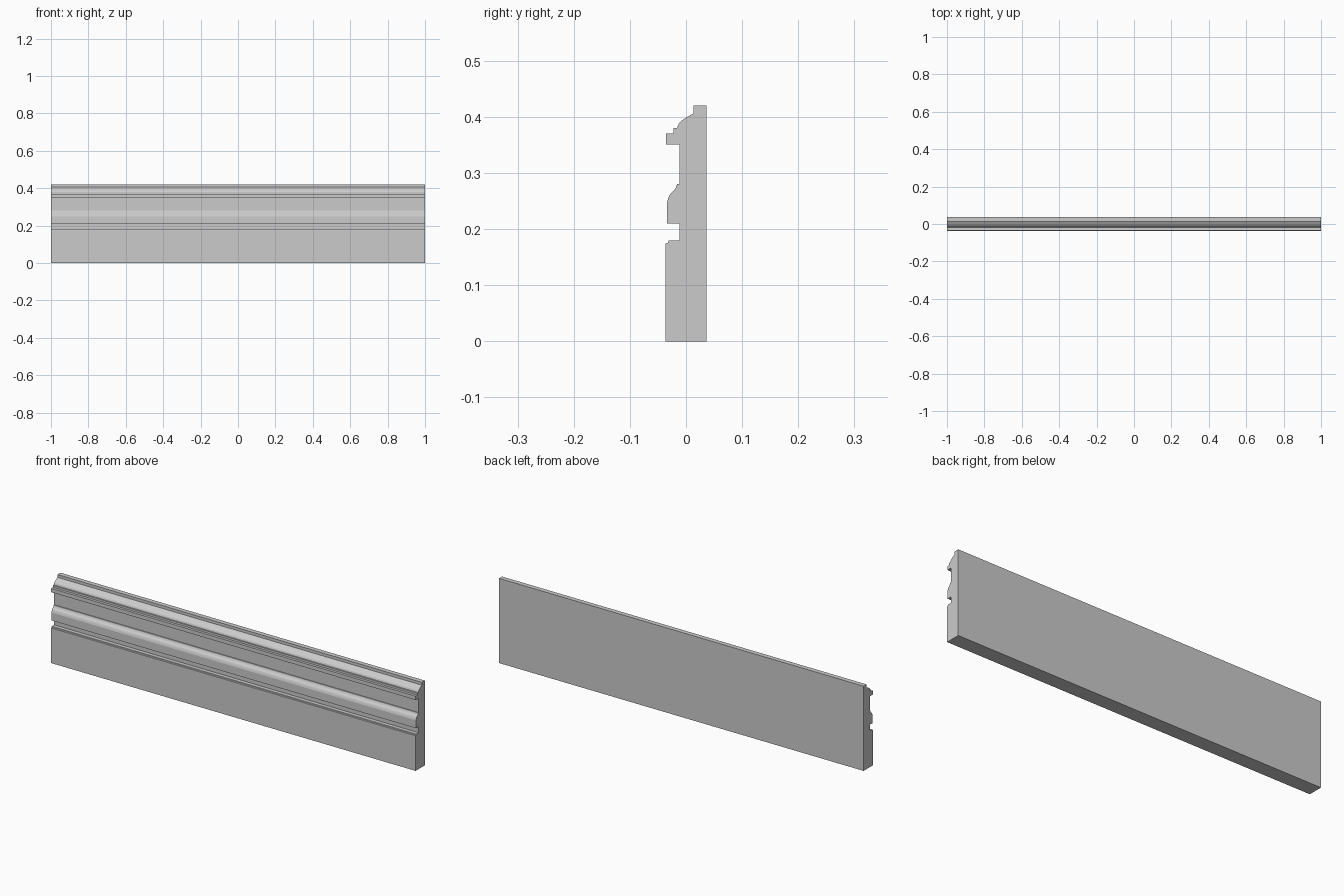
import bpy, bmesh

# Moulding cross-section as (y, z), from back bottom up and down the front
profile = [
    (0.0366, 0.0), (0.0366, 0.42), (0.013, 0.42), (0.013, 0.406),
    # top cove and steps
    (0.006, 0.402), (-0.001, 0.398), (-0.008, 0.393), (-0.013, 0.388),
    (-0.016, 0.38), (-0.0225, 0.38), (-0.0225, 0.37), (-0.0355, 0.37),
    (-0.0355, 0.351), (-0.012, 0.351),
    # middle bead
    (-0.012, 0.28), (-0.016, 0.28), (-0.018, 0.274), (-0.021, 0.269),
    (-0.028, 0.263), (-0.031, 0.257), (-0.0335, 0.249), (-0.0335, 0.21),
    (-0.012, 0.21),
    # groove and plain base
    (-0.012, 0.18), (-0.031, 0.18), (-0.032, 0.1755), (-0.0366, 0.174),
    (-0.0366, 0.0),
]

# Extrude the section along x
bm = bmesh.new()
end = bm.faces.new([bm.verts.new((-1, y, z)) for y, z in profile])
result = bmesh.ops.extrude_face_region(bm, geom=[end], use_keep_orig=True)
moved = [g for g in result["geom"] if isinstance(g, bmesh.types.BMVert)]
bmesh.ops.translate(bm, verts=moved, vec=(2, 0, 0))
bmesh.ops.recalc_face_normals(bm, faces=bm.faces)

mesh = bpy.data.meshes.new("baseboard_moulding")
bm.to_mesh(mesh)
bm.free()
board = bpy.data.objects.new("baseboard_moulding", mesh)
bpy.context.collection.objects.link(board)
